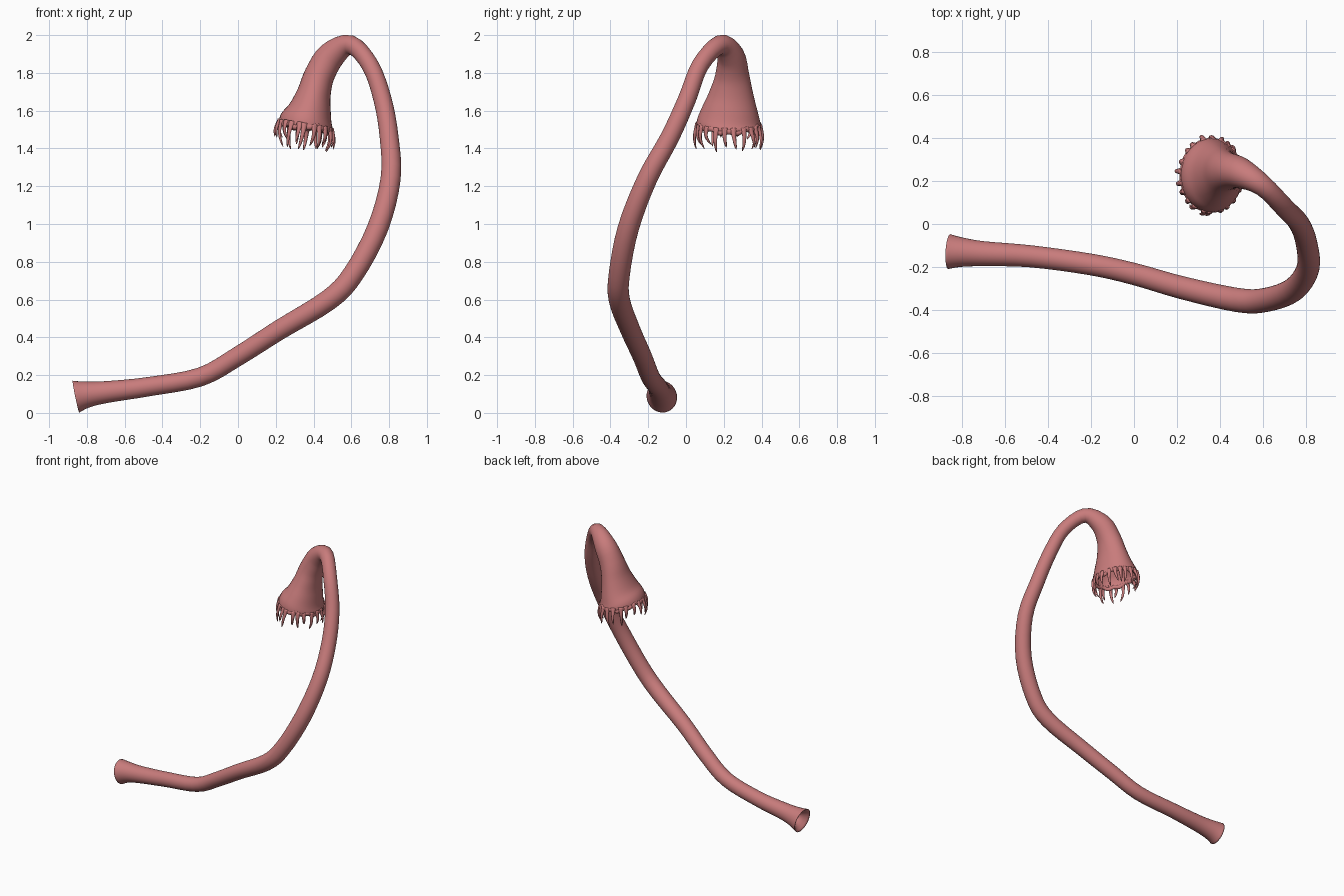
import bpy, bmesh, math, random
from mathutils import Vector

if "Cube" in bpy.data.objects:
    bpy.data.objects.remove(bpy.data.objects["Cube"])

random.seed(4)
mat = bpy.data.materials.new("tissue_pink")
mat.diffuse_color = (0.58, 0.20, 0.20, 1)
mat.use_nodes = True
mat.node_tree.nodes["Principled BSDF"].inputs["Base Color"].default_value = mat.diffuse_color


def spline(rows, steps):
    """Catmull-Rom through rows of numbers."""
    out = []
    for i in range(len(rows) - 1):
        a, b, c, d = (rows[max(i - 1, 0)], rows[i], rows[i + 1],
                      rows[min(i + 2, len(rows) - 1)])
        for s in range(steps):
            t = s / steps
            out.append([0.5 * (2 * q + (r - p) * t + (2 * p - 5 * q + 4 * r - w) * t * t
                               + (3 * q - p - 3 * r + w) * t ** 3)
                        for p, q, r, w in zip(a, b, c, d)])
    out.append(list(rows[-1]))
    return out


def frames(pts, ref):
    """Transport a reference axis from the last point back to the first."""
    n, res, u = len(pts), [], Vector(ref)
    for i in reversed(range(n)):
        t = (pts[min(i + 1, n - 1)] - pts[max(i - 1, 0)]).normalized()
        u = (u - t * u.dot(t)).normalized()
        res.append((u.copy(), t.cross(u)))
    return res[::-1]


def ring(bm, c, u, v, ru, rv, sides):
    return [bm.verts.new(c + u * ru * math.cos(a) + v * rv * math.sin(a))
            for a in (2 * math.pi * k / sides for k in range(sides))]


def bridge(bm, rings):
    for a, b in zip(rings, rings[1:]):
        for k in range(len(a)):
            j = (k + 1) % len(a)
            bm.faces.new((a[k], a[j], b[j], b[k]))


def finish(bm, name):
    bmesh.ops.recalc_face_normals(bm, faces=bm.faces)
    me = bpy.data.meshes.new(name)
    bm.to_mesh(me)
    bm.free()
    for p in me.polygons:
        p.use_smooth = True
    me.materials.append(mat)
    ob = bpy.data.objects.new(name, me)
    bpy.context.collection.objects.link(ob)
    return ob


# Path of the tube: x, y, z, radius along y, radius across, wall ratio
path = [
    (-.858, -.128, .086, .087, .080, .93), (-.80, -.131, .097, .070, .068, .55),
    (-.70, -.138, .110, .058, .058, .4), (-.48, -.150, .138, .051, .051, .4),
    (-.20, -.188, .190, .050, .050, .4), (0, -.232, .300, .051, .051, .4),
    (.22, -.295, .440, .053, .053, .4), (.48, -.353, .598, .056, .056, .4),
    (.61, -.353, .735, .056, .056, .4), (.74, -.305, .98, .056, .056, .4),
    (.808, -.205, 1.24, .053, .053, .4), (.80, -.085, 1.46, .050, .050, .4),
    (.765, .005, 1.66, .048, .048, .4), (.70, .075, 1.84, .046, .046, .4),
    (.598, .178, 1.948, .049, .051, .4), (.495, .236, 1.893, .072, .074, .5),
    (.432, .245, 1.79, .090, .080, .7), (.402, .240, 1.69, .118, .090, .85),
    (.380, .232, 1.60, .150, .116, .92), (.364, .227, 1.545, .168, .142, .94),
    (.358, .226, 1.515, .171, .146, .92)]

# Tube and flared bell, with an inner wall
S = 32
rows = spline(path, 4)
centres = [Vector(r[:3]) for r in rows]
fr = frames(centres, (0, 1, 0))
bm = bmesh.new()
outer, inner = [], []
for i, (r, c, (u, v)) in enumerate(zip(rows, centres, fr)):
    outer.append(ring(bm, c, u, v, r[3], r[4], S))
    inner.append(ring(bm, c, u, v, r[3] * r[5], r[4] * r[5], S))
bridge(bm, outer + inner[::-1] + [outer[0]])
# Uneven rim
for k in range(S):
    dz = .010 * math.sin(3 * k * math.tau / S) + random.uniform(-.007, .007)
    for rg in (outer[-1], inner[-1]):
        rg[k].co.z += dz
finish(bm, "tube_and_bell")

# Puckered lip running round the bell opening
bm = bmesh.new()
c, (u, v) = centres[-1], fr[-1]
axis = u.cross(v)
lip, M = [], 66
for k in range(M):
    a = math.tau * k / M
    out = u * math.cos(a) + v * math.sin(a)
    p = c + u * .164 * math.cos(a) + v * .139 * math.sin(a)
    p += axis * .006 * math.sin(11 * a) + Vector((0, 0, .008 * math.sin(3 * a)))
    lip.append(ring(bm, p, out, axis, .010, .015, 8))
bridge(bm, lip + [lip[0]])
finish(bm, "bell_lip")

# Fringe of tapering, curved fingers hanging from the lip
bm = bmesh.new()
N = 22
for k in range(N):
    a = math.tau * (k + random.uniform(-.25, .25)) / N
    out = u * math.cos(a) + v * math.sin(a)
    tang = v * math.cos(a) - u * math.sin(a)
    root = c + u * .163 * math.cos(a) + v * .138 * math.sin(a) + Vector((0, 0, .012))
    L = random.uniform(.085, .14)
    bend, side = random.uniform(-.02, .022), random.uniform(-.022, .022)
    down = Vector((-.08, 0, -1))
    keys = [(root + down * L * t + out * (bend * t * t + .016 * math.sin(math.pi * t))
             + tang * side * t * t, w)
            for t, w in ((0, .020), (.18, .0145), (.4, .011), (.65, .009), (.87, .006), (1, .0015))]
    fine = spline([(*p, w) for p, w in keys], 2)
    pts = [Vector(q[:3]) for q in fine]
    rings = [ring(bm, p, uu, vv, q[3], q[3] * .75, 8)
             for p, q, (uu, vv) in zip(pts, fine, frames(pts, tang))]
    bridge(bm, rings)
    bm.faces.new(rings[-1])
    bm.faces.new(rings[0])
finish(bm, "fringe_fingers")
